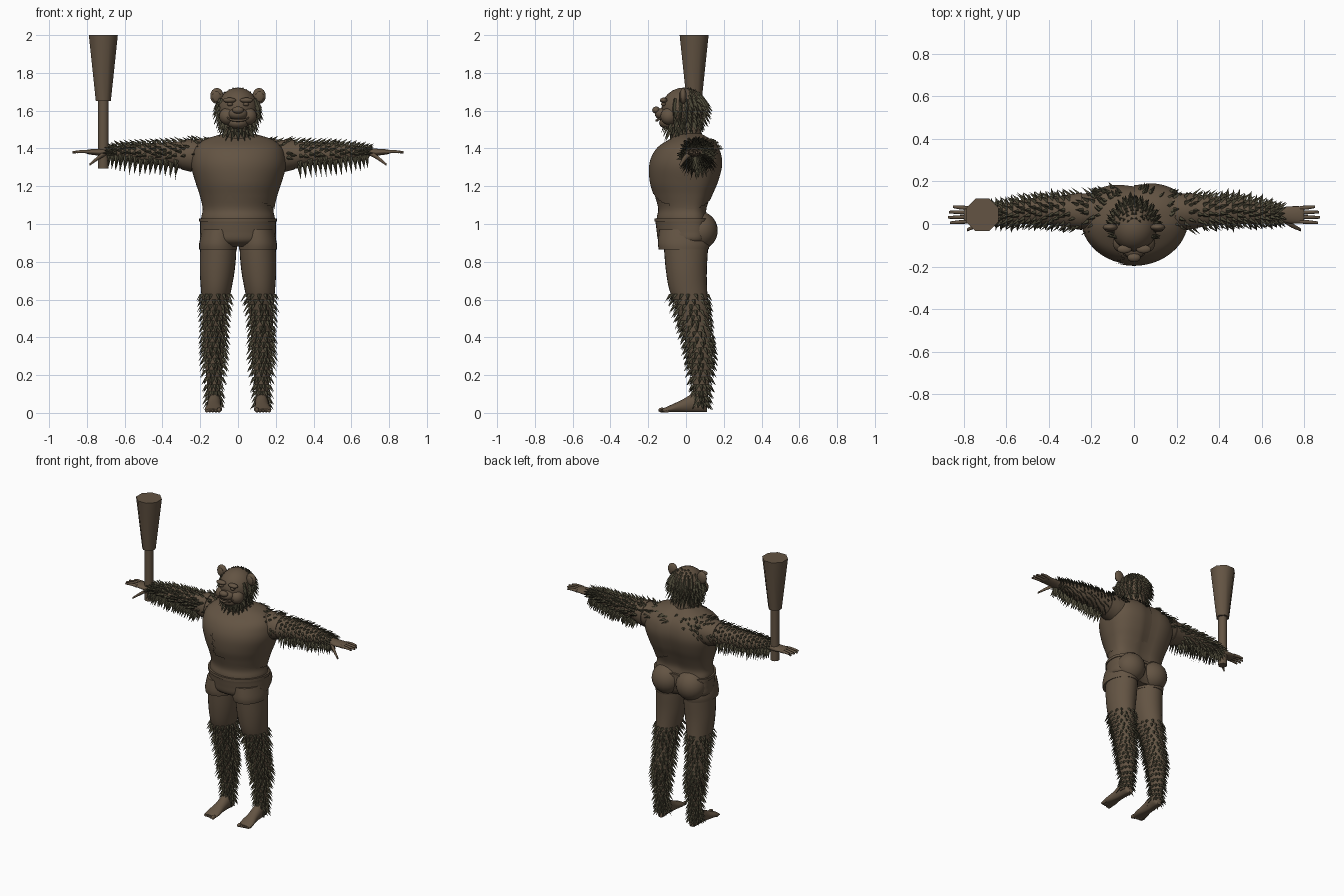
import bpy, bmesh, math, random
from mathutils import Vector

random.seed(4)
if "Cube" in bpy.data.objects:
    bpy.data.objects.remove(bpy.data.objects["Cube"])


def material(name, colour):
    mat = bpy.data.materials.new(name)
    mat.use_nodes = True
    mat.diffuse_color = (*colour, 1)
    shader = next(n for n in mat.node_tree.nodes if n.type == "BSDF_PRINCIPLED")
    shader.inputs["Base Color"].default_value = (*colour, 1)
    shader.inputs["Roughness"].default_value = 0.9
    return mat


BROWN = material("warm brown", (0.125, 0.088, 0.056))
OLIVE = material("dark olive fur", (0.068, 0.061, 0.036))
SIDES = (("left", 1), ("right", -1))


def finish(name, bm, mat, smooth=True, angle=50):
    bmesh.ops.recalc_face_normals(bm, faces=bm.faces)
    mesh = bpy.data.meshes.new(name)
    bm.to_mesh(mesh)
    bm.free()
    mesh.materials.append(mat)
    if smooth:
        mesh.shade_smooth()
        mesh.set_sharp_from_angle(angle=math.radians(angle))
    obj = bpy.data.objects.new(name, mesh)
    bpy.context.collection.objects.link(obj)
    return obj


def sample(keys, t):
    """Smooth in-between of the key rows at row position t."""
    i = min(int(t), len(keys) - 2)
    f = t - i
    a, b, c, d = (keys[min(max(k, 0), len(keys) - 1)] for k in range(i - 1, i + 3))
    return [q + f / 2 * (r - p + f * (2 * p - 5 * q + 4 * r - s + f * (3 * (q - r) + s - p)))
            for p, q, r, s in zip(a, b, c, d)]


def loft(name, keys, point, side=1, n=28, sub=4, mat=BROWN, keep=None):
    """Skin over rings; point(row, angle) gives a surface point."""
    bm = bmesh.new()
    rings = []
    for k in range((len(keys) - 1) * sub + 1):
        row = sample(keys, k / sub)
        ring = [point(row, math.tau * j / n) for j in range(n)]
        rings.append([bm.verts.new((p.x * side, p.y, p.z)) for p in ring])
    for low, high in zip(rings, rings[1:]):
        for j in range(n):
            quad = (low[j], low[j - 1], high[j - 1], high[j])
            if keep is None or keep(sum((v.co for v in quad), Vector()) / 4):
                bm.faces.new(quad)
    if keep is None:
        bm.faces.new(rings[0])
        bm.faces.new(rings[-1])
    else:
        bmesh.ops.delete(bm, geom=[v for v in bm.verts if not v.link_faces], context="VERTS")
    return finish(name, bm, mat)


def ball(name, centre, radii, mat=BROWN):
    bm = bmesh.new()
    bmesh.ops.create_uvsphere(bm, u_segments=20, v_segments=12, radius=1)
    for v in bm.verts:
        v.co = Vector(centre) + Vector(c * r for c, r in zip(v.co, radii))
    return finish(name, bm, mat)


def spike(bm, base, normal, direction, length, width):
    """One flat, pointed lock of fur."""
    d = direction.normalized()
    across = d.cross(normal).normalized() * width / 2
    root = base - normal * 0.006
    a, b, c, tip = (bm.verts.new(p) for p in (
        root + across, root - across, base + normal * 0.008, base + d * length))
    for tri in ((a, b, tip), (b, c, tip), (c, a, tip), (a, c, b)):
        bm.faces.new(tri)


# Torso: rounded chest in front, broad flat back with a spine groove
def torso_point(row, a, grow=0):
    z, rx, front, back = row
    c, s = math.cos(a), math.sin(a)
    if s < 0:
        return Vector(((rx + grow) * c, 0.02 + (0.02 - front + grow) * s, z))
    wide = math.copysign(abs(c) ** 0.7, c)
    groove = 0.012 * math.exp(-(c / 0.12) ** 2)
    return Vector(((rx + grow) * wide, 0.02 + (back - 0.02 + grow - groove) * s ** 0.75, z))


TORSO = [(0.97, .19, -.15, .12), (1.03, .195, -.155, .115), (1.08, .187, -.147, .11),
         (1.15, .202, -.165, .135), (1.22, .225, -.185, .165), (1.3, .247, -.19, .187),
         (1.36, .245, -.175, .185), (1.41, .225, -.14, .165), (1.45, .17, -.08, .125),
         (1.48, .07, -.04, .07)]
loft("torso", TORSO, torso_point, n=48)


# Torn half shirt over the left side of the body
def shirt_area(p):
    tooth = abs((p.z * 18) % 1 - 0.5) * 0.05
    edge = (-0.075 if p.y < 0 else -0.01) + (tooth if p.y < 0 else 0)
    return p.x > edge and p.z > 1.17 - 0.45 * max(p.x, 0)


loft("torn_shirt", TORSO, lambda r, a: torso_point(r, a, 0.006), n=96, sub=8, keep=shirt_area)

# Shorts: waistband, hips, seat and legs
loft("shorts_hips", [(0.88, .12, -.1, .1), (0.91, .195, -.145, .12), (0.96, .2, -.155, .13),
                     (1.0, .2, -.16, .125), (1.03, .203, -.166, .125)], torso_point, n=48)
loft("shirt_hem", [(1.012, .206, -.168, .13), (1.03, .206, -.168, .13)], torso_point, n=48)


def upright(row, a):
    z, cx, rx, cy, ry = row
    return Vector((cx + rx * math.cos(a), cy + ry * math.sin(a), z))


LEG = [(0.95, .105, .093, 0, .12), (0.86, .105, .096, 0, .116), (0.75, .11, .092, .002, .108),
       (0.65, .116, .08, .012, .1), (0.55, .122, .066, .035, .085), (0.45, .126, .058, .052, .074),
       (0.35, .127, .057, .072, .07), (0.25, .127, .048, .078, .058), (0.12, .127, .034, .08, .04),
       (0.03, .127, .036, .07, .042)]
FOOT = [(.112, .12, .015, .03), (.09, .122, .032, .07), (.04, .125, .036, .1),
        (-.02, .127, .037, .07), (-.08, .13, .046, .042), (-.125, .132, .042, .022)]
ARM = [(.12, 1.36, .06, .085, .09), (.22, 1.362, .06, .085, .085), (.3, 1.365, .06, .073, .077),
       (.4, 1.372, .062, .06, .066), (.5, 1.372, .06, .056, .06), (.6, 1.377, .05, .042, .048),
       (.68, 1.38, .045, .024, .033), (.73, 1.38, .043, .019, .04), (.79, 1.382, .043, .013, .04),
       (.8, 1.382, .043, .008, .036)]


def foot_point(row, a):
    y, cx, rx, top = row
    return Vector((cx + rx * math.cos(a), y, max(0.004, top * (0.5 + 0.5 * math.sin(a)))))


def arm_point(row, a):
    x, cz, cy, rz, ry = row
    return Vector((x, cy + ry * math.cos(a), cz + rz * math.sin(a)))


def fur(name, keys, point, side, start, end, rows, count, style):
    """Rings of fur locks; style(point, normal) gives direction and length, or None."""
    bm = bmesh.new()
    for i in range(rows):
        row = sample(keys, start + (end - start) * i / (rows - 1))
        centre = sum((point(row, math.tau * j / 8) for j in range(8)), Vector()) / 8
        for j in range(count):
            a = math.tau * (j + 0.5 * (i % 2) + random.uniform(-.25, .25)) / count
            p = point(row, a)
            normal = (p - centre).normalized()
            lock = style(p, normal)
            if lock:
                flip = Vector((side, 1, 1))
                spike(bm, p * flip, normal * flip, lock[0] * flip,
                      lock[1] * random.uniform(.8, 1.15), lock[2])
    return finish(name, bm, OLIVE, smooth=False)


def leg_style(p, normal):
    return normal * 0.6 + Vector((0, 0, -0.85)), 0.05, 0.026


def arm_style(p, normal):
    if p.x < 0.32 and (normal.z < -0.2 or random.random() > 0.5):
        return None
    if normal.z < -0.2:
        return normal * 0.7 + Vector((.15, 0, -.6)), 0.065, 0.03
    return normal * 0.5 + Vector((.6, 0, -.1)), 0.045, 0.026


for label, side in SIDES:
    # Legs, shorts legs, feet and toes
    loft(label + "_leg", LEG, upright, side)
    loft(label + "_shorts_leg", [(0.865, .105, .101, -.012, .132), (0.9, .105, .1, -.012, .137),
                                 (0.97, .1, .09, -.012, .13)], upright, side)
    ball(label + "_seat", (side * .092, .075, .965), (.1, .093, .1))
    loft(label + "_foot", FOOT, foot_point, side)
    for i in range(5):
        size = 0.013 if i == 0 else 0.009
        ball(f"{label}_toe_{i + 1}", (side * (.1 + .0165 * i), -.127 + .006 * i, size + .002),
             (size * 0.9, 0.02, size))
    fur(label + "_leg_fur", LEG, upright, side, 3.2, 8.6, 20, 15, leg_style)

    # Arms, fingers and thumb
    loft(label + "_arm", ARM, arm_point, side)
    loft(label + "_shoulder_seam", [(.245, 1.363, .06, .088, .088), (.3, 1.366, .06, .077, .081)],
         arm_point, side)
    for i in range(4):
        y = .012 + .021 * i
        reach = (.865, .875, .87, .85)[i]
        loft(f"{label}_finger_{i + 1}",
             [(.78, 1.382, y, .011, .01), (.82, 1.384, y - .003 + .002 * i, .009, .009),
              (reach, 1.38, y - .006 + .004 * i, .006, .006)], arm_point, side, n=10)
    loft(label + "_thumb", [(.7, 1.375, .025, .014, .016), (.74, 1.35, -.005, .012, .012),
                            (.785, 1.315, -.028, .007, .007)], arm_point, side, n=10)
    fur(label + "_arm_fur", ARM, arm_point, side, .4, 6, 22, 15, arm_style)

    # Ears, cheeks, brows and eyes
    ball(label + "_ear", (side * .112, -.015, 1.678), (.035, .018, .042))
    ball(label + "_inner_ear", (side * .114, -.03, 1.674), (.022, .008, .027))
    ball(label + "_cheek", (side * .055, -.09, 1.57), (.045, .045, .045))
    ball(label + "_brow", (side * .045, -.118, 1.655), (.035, .02, .014))
    ball(label + "_eye", (side * .043, -.119, 1.634), (.016, .014, .01))

# Head, muzzle and neck
SKULL, SKULL_SIZE = Vector((0, -.012, 1.61)), Vector((.108, .118, .112))
ball("skull", SKULL, SKULL_SIZE)
loft("neck", [(1.4, 0, .1, .02, .1), (1.47, 0, .08, 0, .085), (1.58, 0, .08, -.01, .085)], upright)
ball("muzzle", (0, -.115, 1.582), (.052, .05, .034))
ball("chin", (0, -.09, 1.535), (.055, .052, .034))
ball("nose", (0, -.158, 1.603), (.031, .021, .019))


# Smiling lip, a bent tube
def lip_point(row, a):
    x, y, z, r = row
    return Vector((x, y + r * math.cos(a), z + r * math.sin(a)))


loft("lip", [(-.07, -.115, 1.575, .003), (-.04, -.146, 1.553, .006), (0, -.156, 1.548, .007),
             (.04, -.146, 1.553, .006), (.07, -.115, 1.575, .003)], lip_point, n=8)

# Mane round the head and beard under the chin
bm = bmesh.new()
for i in range(13):
    tilt = math.radians(72 - 11 * i)
    around = 4 + int(24 * math.cos(tilt))
    for j in range(around):
        a = math.tau * (j + random.random() * 0.5) / around
        n = Vector((math.cos(a) * math.cos(tilt), math.sin(a) * math.cos(tilt), math.sin(tilt)))
        if n.y < -0.45 and n.z > -0.62 or n.z > 0.5 and n.y < 0.1:
            continue
        p = SKULL + n * SKULL_SIZE
        spike(bm, p, n, n * 0.45 + Vector((0, 0.15, -0.8)), 0.055 * random.uniform(.8, 1.2), 0.026)
for row in range(3):
    for j in range(16):
        a = math.tau * j / 16 + row * 0.2
        n = Vector((math.cos(a), math.sin(a), 0))
        p = Vector((0, -.02, 1.535 - .022 * row)) + n * (0.088 - .008 * row)
        spike(bm, p, n, n * 0.35 + Vector((0, 0, -0.8)), 0.06, 0.03)
finish("mane", bm, OLIVE, smooth=False)

# Sparse locks over the shoulders and upper back
bm = bmesh.new()
for k in range(60):
    row = sample(TORSO, random.uniform(6.4, 8.2))
    p = torso_point(row, random.uniform(0, math.pi))
    n = (p - Vector((0, .02, 1.28))).normalized()
    spike(bm, p, n, n * 0.25 + Vector((p.x * 3, 0.4, -0.2)), 0.036, 0.026)
finish("shoulder_fur", bm, OLIVE, smooth=False)

# Club held upright in the right hand
for name, low, high, r_low, r_high in (("club_grip", 1.295, 1.66, .03, .03),
                                       ("club_head", 1.65, 2, .043, .083)):
    bm = bmesh.new()
    ring = bmesh.ops.create_cone(bm, cap_ends=True, segments=8, radius1=r_low, radius2=r_high,
                                 depth=high - low)
    turn = math.pi / 8
    for v in ring["verts"]:
        x, y, z = v.co
        v.co = (x * math.cos(turn) - y * math.sin(turn) - .713,
                x * math.sin(turn) + y * math.cos(turn) + .043, z + (low + high) / 2)
    finish(name, bm, BROWN)
